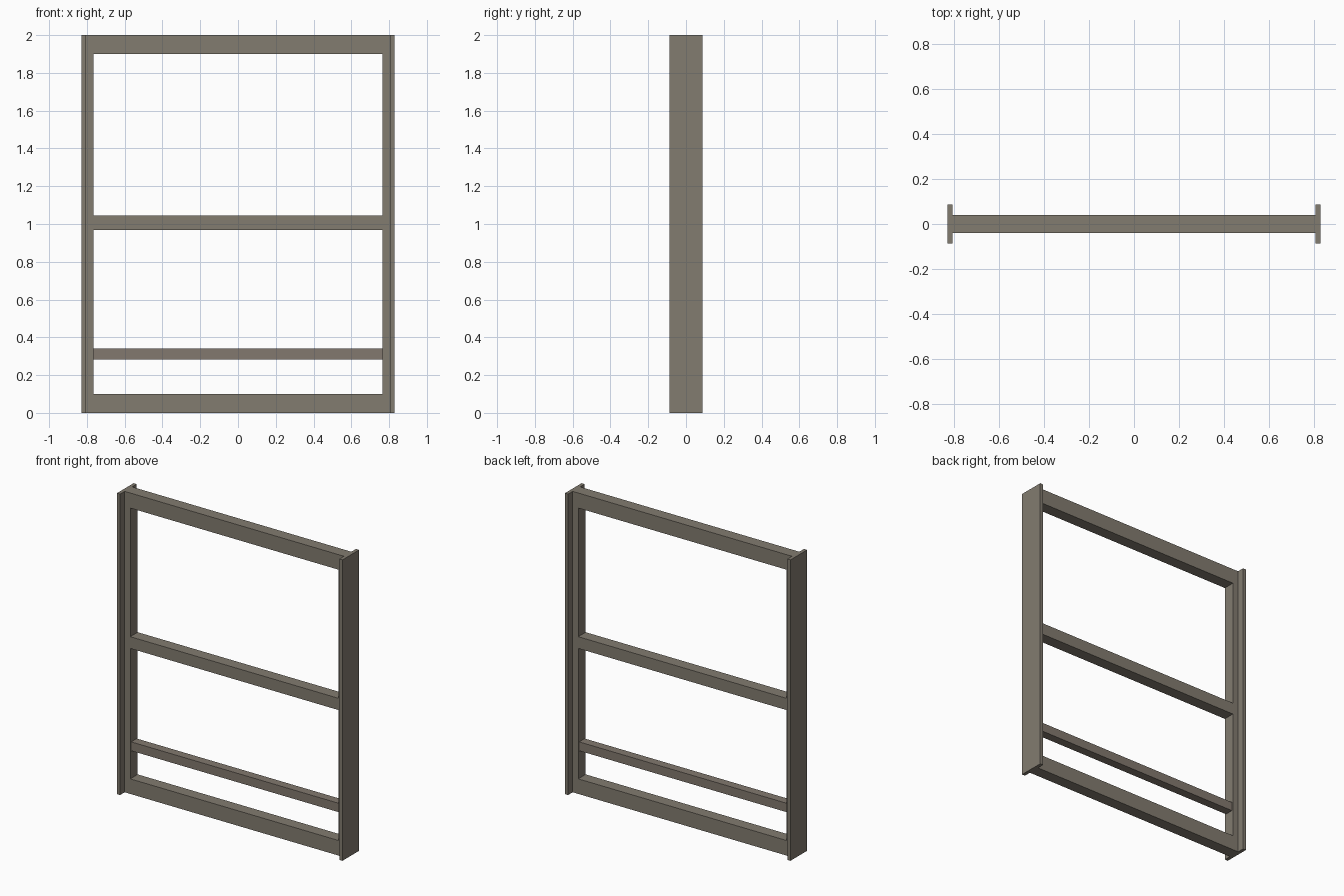
import bpy

if "Cube" in bpy.data.objects:
    bpy.data.objects.remove(bpy.data.objects["Cube"])


def material(name, rgb):
    m = bpy.data.materials.new(name)
    m.diffuse_color = (*rgb, 1)
    m.use_nodes = True
    m.node_tree.nodes["Principled BSDF"].inputs["Base Color"].default_value = m.diffuse_color
    return m


frame_mat = material("grey brown paint", (0.224, 0.200, 0.162))
bar_mat = material("warm brown paint", (0.224, 0.190, 0.158))


def prism(name, outline, axis, lo, hi, mat):
    """Extrude a closed outline along y ('y') or z ('z')."""
    n = len(outline)
    verts = [(a, d, b) if axis == 'y' else (a, b, d)
             for d in (lo, hi) for a, b in outline]
    faces = [tuple(range(n))[::-1], tuple(range(n, 2 * n))]
    faces += [(i, (i + 1) % n, n + (i + 1) % n, n + i) for i in range(n)]
    if axis == 'y':
        faces = [f[::-1] for f in faces]
    me = bpy.data.meshes.new(name)
    me.from_pydata(verts, [], faces)
    me.materials.append(mat)
    ob = bpy.data.objects.new(name, me)
    bpy.context.collection.objects.link(ob)
    return ob


def rect(x0, x1, b0, b1):
    return [(x0, b0), (x1, b0), (x1, b1), (x0, b1)]


OUT, PLATE, INNER = 0.829, 0.806, 0.765   # half widths
D = 0.039                                 # half depth of the frame

# Side plates and stiles
for side, s in (("left", -1), ("right", 1)):
    x = sorted((s * OUT, s * PLATE))
    prism(side + "_side_plate", rect(*x, -0.087, 0.087), 'z', 0, 2, frame_mat)
    x = sorted((s * PLATE, s * INNER))
    prism(side + "_stile", rect(*x, -D, D), 'z', 0, 2, frame_mat)

# Horizontal rails
for name, z0, z1, d, mat in (("top_rail", 1.9, 2.0, D, frame_mat),
                             ("middle_rail", 0.967, 1.045, D, frame_mat),
                             ("lower_bar", 0.283, 0.342, 0.029, bar_mat),
                             ("bottom_rail", 0.0, 0.1, D, frame_mat)):
    prism(name, rect(-INNER, INNER, z0, z1), 'y', -d, d, mat)
